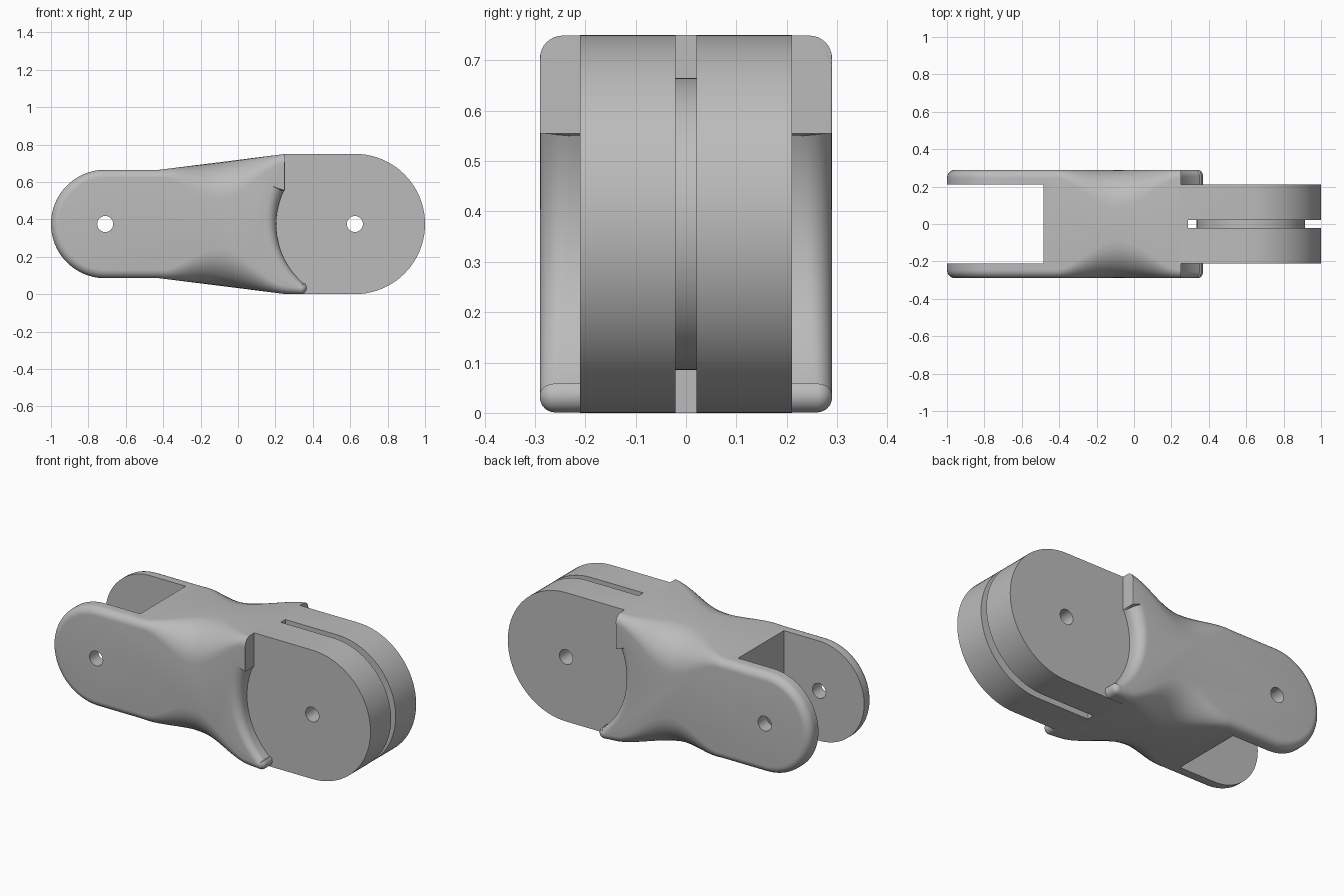
import bpy, bmesh
from math import sin, cos, pi, radians, hypot

if "Cube" in bpy.data.objects:
    bpy.data.objects.remove(bpy.data.objects["Cube"], do_unlink=True)

grey = bpy.data.materials.new("plain grey")
grey.use_nodes = True
grey.diffuse_color = (0.5, 0.5, 0.5, 1)
grey.node_tree.nodes["Principled BSDF"].inputs["Base Color"].default_value = (0.5, 0.5, 0.5, 1)

MID = 0.375            # height of both pivots
FORK_X, TONGUE_X = -0.71, 0.625
HALF, INNER = 0.29, 0.21


def finish(name, bm):
    bmesh.ops.recalc_face_normals(bm, faces=bm.faces)
    mesh = bpy.data.meshes.new(name)
    bm.to_mesh(mesh)
    bm.free()
    mesh.materials.append(grey)
    ob = bpy.data.objects.new(name, mesh)
    bpy.context.collection.objects.link(ob)
    return ob


def loft(name, rings):
    """Skin closed rings of points and cap both ends."""
    bm = bmesh.new()
    vs = [[bm.verts.new(p) for p in ring] for ring in rings]
    n = len(vs[0])
    for a, b in zip(vs, vs[1:]):
        for i in range(n):
            j = (i + 1) % n
            bm.faces.new((a[i], a[j], b[j], b[i]))
    bm.faces.new(vs[0])
    bm.faces.new(vs[-1])
    return finish(name, bm)


def prism(name, outline, half):
    return loft(name, [[(x, y, z) for x, z in outline] for y in (-half, half)])


def arc(cx, cz, r, a0, a1, n):
    angles = [radians(a0 + (a1 - a0) * i / n) for i in range(n + 1)]
    return [(cx + r * cos(a), cz + r * sin(a)) for a in angles]


def box(x0, x1, z0, z1):
    return [(x0, z0), (x1, z0), (x1, z1), (x0, z1)]


def combine(target, other, operation):
    mod = target.modifiers.new("combine", 'BOOLEAN')
    mod.operation, mod.solver, mod.object = operation, 'EXACT', other
    bpy.context.view_layer.objects.active = target
    bpy.ops.object.modifier_apply(modifier=mod.name)
    bpy.data.objects.remove(other, do_unlink=True)


# Body outline: (x, z, inward x, inward z, edge rounding radius)
path = []
STEPS, X0, X1 = 28, -0.42, 0.25


def taper(side):
    slope = 0.085 / (X1 - X0)
    length = hypot(1, slope)
    points = []
    for i in range(STEPS + 1):
        t = i / STEPS
        bump = (0.5 - 0.5 * cos(2 * pi * t)) ** 0.9
        x = X0 + t * (X1 - X0)
        z = MID + side * (HALF + 0.084 * t)
        points.append((x, z, -slope / length * 0, -side, 0.045 + 0.155 * bump))
    return points


def rounded(cx, cz, r, a0, a1, n, inward, e0, e1):
    for i, (x, z) in enumerate(arc(cx, cz, r, a0, a1, n)):
        path.append((x, z, inward * (x - cx) / r, inward * (z - cz) / r, e0 + (e1 - e0) * i / n))


path += taper(-1)
rounded(0.335, 0.034, 0.033, -90, 47, 8, -1, 0.03, 0.03)               # lower tip
rounded(TONGUE_X, MID, 0.42, 229, 155.4, 24, 1, 0.034, 0.065)          # clearance curve
path += [(X1, z, -1, 0, 0.004) for z in (0.555, 0.69)]                 # upper stop
path += reversed(taper(1))
rounded(FORK_X, MID, HALF, 90, 270, 40, -1, 0.045, 0.045)              # fork end

quarter = [radians(90 * i / 8) for i in range(9)]


def ring(a, side):
    return [(x + nx * r * (1 - cos(a)), side * (HALF - r * (1 - sin(a))), z + nz * r * (1 - cos(a)))
            for x, z, nx, nz, r in path]


link = loft("finger_link", [ring(a, -1) for a in reversed(quarter)] + [ring(a, 1) for a in quarter])

# Fork gap
combine(link, prism("fork_gap", box(-1.2, -0.483, -0.3, 1.1), INNER), 'DIFFERENCE')

# Tongue with a round end, slotted around a central disc
tongue = prism("tongue", [(0.15, 0.7), (0.15, 0.05), (0.25, 0)]
               + arc(TONGUE_X, MID, MID, -90, 90, 40) + [(0.25, 0.75)], INNER)
combine(link, tongue, 'UNION')
combine(link, prism("slot", box(0.29, 1.2, -0.3, 1.1), 0.021), 'DIFFERENCE')
combine(link, prism("web", arc(TONGUE_X, MID, 0.29, 0, 354, 59), 0.03), 'UNION')

# Pin holes
for x in (FORK_X, TONGUE_X):
    combine(link, prism("pin_hole", arc(x, MID, 0.043, 0, 345, 23), 0.6), 'DIFFERENCE')

bpy.ops.object.select_all(action='DESELECT')
link.select_set(True)
bpy.context.view_layer.objects.active = link
bpy.ops.object.shade_smooth_by_angle(angle=radians(30))
